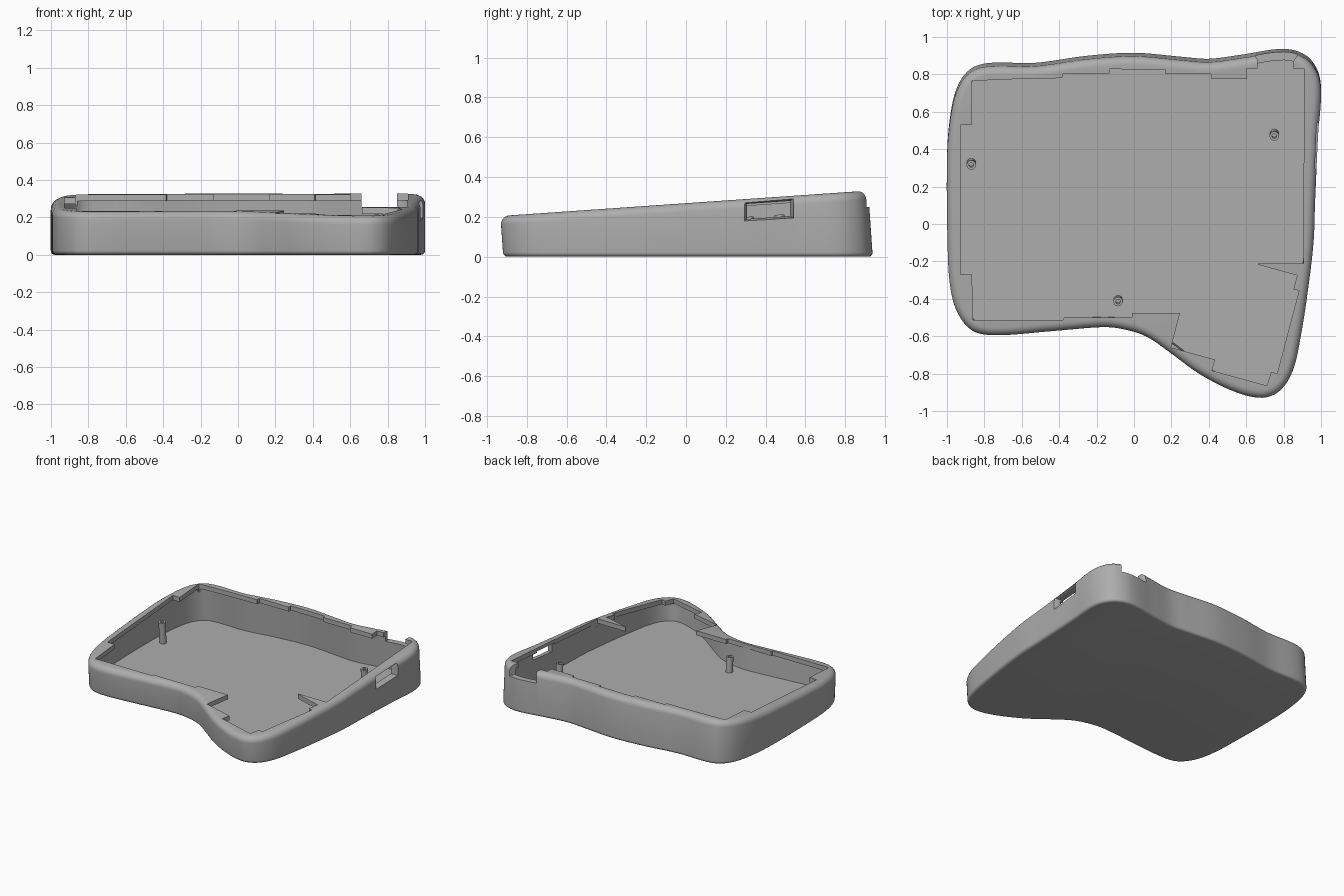
import bpy, bmesh, math
from mathutils import Vector
from mathutils.geometry import interpolate_bezier

if "Cube" in bpy.data.objects:
    bpy.data.objects.remove(bpy.data.objects["Cube"])

SLOPE, RISE = 0.069, 0.269      # tilt of the top face and its height at y = 0
WALL, FLOOR, LIP = 0.045, 0.035, 0.035

grey = bpy.data.materials.new("matte_grey")
grey.use_nodes = True
grey.diffuse_color = (0.42, 0.42, 0.42, 1)
grey.node_tree.nodes["Principled BSDF"].inputs["Base Color"].default_value = (0.42, 0.42, 0.42, 1)

# Case footprint, clockwise from the left side
OUTLINE = [(-1, .35), (-.985, .56), (-.947, .73), (-.875, .83), (-.77, .863), (-.53, .863),
           (-.26, .9), (0, .917), (.25, .896), (.4, .885), (.57, .906), (.8, .938), (.915, .906),
           (.98, .826), (1, .72), (.985, .5), (.968, .13), (.96, -.083), (.93, -.34), (.893, -.58),
           (.85, -.77), (.78, -.88), (.685, -.918), (.54, -.886), (.35, -.79), (.19, -.673),
           (.06, -.586), (-.075, -.546), (-.18, -.539), (-.45, -.561), (-.743, -.582),
           (-.866, -.556), (-.947, -.454), (-.984, -.31), (-.997, -.083)]

# Stepped opening in the top face
OPENING = [(-.87, .53), (-.87, .765), (-.625, .775), (-.385, .78), (-.38, .805), (-.13, .805),
           (-.13, .828), (.165, .825), (.165, .805), (.41, .803), (.415, .775), (.605, .775),
           (.605, .832), (.91, .832), (.905, -.21), (.663, -.21), (.663, -.217), (.872, -.275),
           (.853, -.35), (.882, -.357), (.765, -.8), (.733, -.79), (.711, -.864), (.417, -.784),
           (.433, -.725), (.198, -.66), (.246, -.476), (-.01, -.476), (-.01, -.5), (-.375, -.5),
           (-.38, -.513), (-.861, -.513), (-.866, -.27), (-.928, -.27), (-.928, .53)]


def smooth_loop(points, steps=6):
    """Smooth closed curve through the points."""
    pts = [Vector(p).to_3d() for p in points]
    n = len(pts)
    tangent = [(pts[(i + 1) % n] - pts[i - 1]).normalized() for i in range(n)]
    out = []
    for i in range(n):
        a, b = pts[i], pts[(i + 1) % n]
        reach = (b - a).length / 3
        out += interpolate_bezier(a, a + tangent[i] * reach, b - tangent[(i + 1) % n] * reach,
                                  b, steps + 1)[:-1]
    return out


def new_object(name, rings):
    """Loft stacked rings of equal size into a closed solid."""
    bm = bmesh.new()
    loops = [[bm.verts.new(p) for p in ring] for ring in rings]
    n = len(loops[0])
    for low, high in zip(loops, loops[1:]):
        for i in range(n):
            j = (i + 1) % n
            bm.faces.new((low[i], low[j], high[j], high[i]))
    bm.faces.new(loops[0])
    bm.faces.new(loops[-1])
    bmesh.ops.recalc_face_normals(bm, faces=bm.faces)
    mesh = bpy.data.meshes.new(name)
    bm.to_mesh(mesh)
    bm.free()
    mesh.materials.append(grey)
    obj = bpy.data.objects.new(name, mesh)
    bpy.context.collection.objects.link(obj)
    return obj


CURVE = smooth_loop(OUTLINE)


def ring(inset, height, from_top):
    """Outline moved inward, at a height above the base or below the tilted top."""
    out, n = [], len(CURVE)
    for i, p in enumerate(CURVE):
        t = (CURVE[(i + 1) % n] - CURVE[i - 1]).normalized()
        x, y = p.x + t.y * inset, p.y - t.x * inset
        z = (RISE - height + SLOPE * y) / (1 + SLOPE ** 2) if from_top else height
        out.append((x, y - SLOPE * z, z))
    return out


def fillet(radius, from_top):
    """Rings of a rounded edge, listed from the wall towards the flat face."""
    angles = [math.radians(a) for a in range(0, 91, 15)]
    return [ring(radius * (1 - math.cos(a)), radius * (1 - math.sin(a)), from_top) for a in angles]


def cut(target, cutter):
    cutter.hide_render = True
    mod = target.modifiers.new("cut", "BOOLEAN")
    mod.operation, mod.solver, mod.object = "DIFFERENCE", "EXACT", cutter
    bpy.context.view_layer.objects.active = target
    bpy.ops.object.modifier_apply(modifier=mod.name)
    bpy.data.objects.remove(cutter)


def top_z(y):
    return RISE + SLOPE * y


# Rounded wedge shell
case = new_object("case_shell", fillet(0.022, False)[::-1] + fillet(0.045, True))

# Hollow interior, leaving a lip under the top face
cut(case, new_object("cavity", [ring(WALL, FLOOR, False), ring(WALL, LIP, True)]))

# Stepped opening through the lip
cut(case, new_object("opening", [[(x, y, top_z(y) + d) for x, y in OPENING] for d in (-0.06, 0.1)]))

# Flared cable notch in the back wall
NOTCH = [(.66, .7), (.66, .88), (.635, .92), (.625, 1), (.92, 1), (.885, .925), (.85, .865), (.85, .7)]
cut(case, new_object("notch", [[(x, y, z) for x, y in NOTCH] for z in (0.25, 0.5)]))


# Flared port through the left wall
def port(x, half_y, half_z):
    return [(x, .415 + a * half_y, .235 + b * half_z + SLOPE * a * half_y)
            for a, b in ((-1, -1), (1, -1), (1, 1), (-1, 1))]


cut(case, new_object("port", [port(.85, .108, .038), port(.945, .108, .038),
                              port(.98, .124, .048), port(1.1, .124, .048)]))


# Hollow screw posts, square to the top face
def post(name, x, y):
    up = Vector((0, -SLOPE, 1)).normalized()
    side, back = Vector((1, 0, 0)), up.cross(Vector((1, 0, 0)))
    top = Vector((x, y, top_z(y) - 0.09))
    length = top.z - FLOOR + 0.005
    rings = []
    for radius, depth in ((.025, length), (.025, 0), (.012, 0), (.012, .08)):
        turn = [math.tau * k / 20 for k in range(20)]
        rings.append([top - up * depth + (side * math.cos(a) + back * math.sin(a)) * radius
                      for a in turn])
    return new_object(name, rings)


parts = [case, post("left_post", .75, .47), post("right_post", -.87, .315),
         post("front_post", -.085, -.415)]

for obj in parts:
    bpy.ops.object.select_all(action="DESELECT")
    obj.select_set(True)
    bpy.context.view_layer.objects.active = obj
    bpy.ops.object.shade_smooth_by_angle(angle=math.radians(30))
